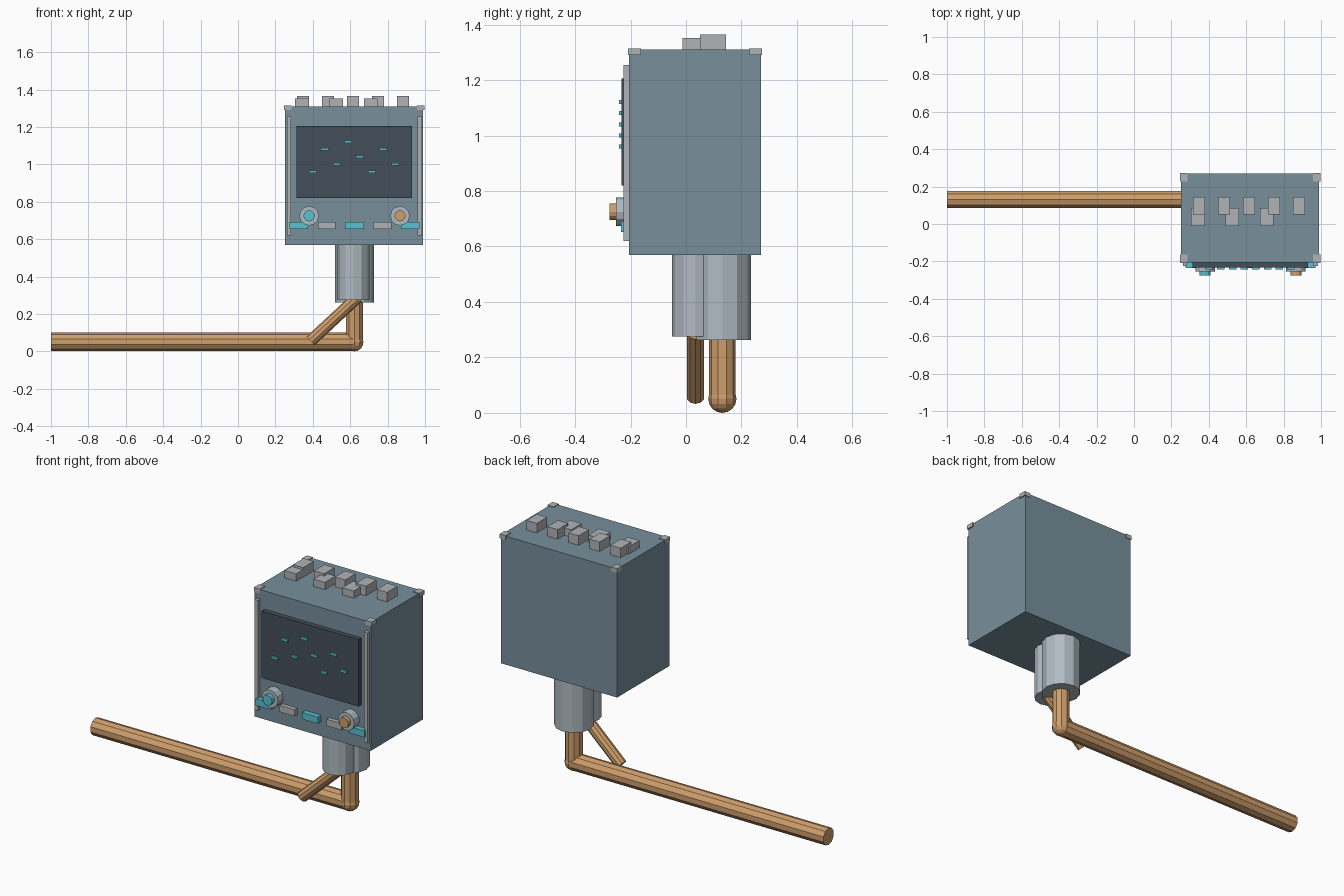
import bpy
from mathutils import Vector

cube = bpy.data.objects.get("Cube")
if cube:
    bpy.data.objects.remove(cube, do_unlink=True)


def material(name, hex_code):
    srgb = [int(hex_code[i:i + 2], 16) / 255 for i in (0, 2, 4)]
    colour = [c / 12.92 if c <= 0.04045 else ((c + 0.055) / 1.055) ** 2.4 for c in srgb] + [1]
    mat = bpy.data.materials.new(name)
    mat.use_nodes = True
    mat.diffuse_color = colour
    mat.node_tree.nodes["Principled BSDF"].inputs["Base Color"].default_value = colour
    return mat


SLATE = material("slate blue", "78909c")
DARK = material("dark glass", "434f5a")
TEAL = material("teal", "58c2d2")
GREY = material("neutral grey", "b0b4b7")
STEEL = material("pale steel", "b0bbc2")
COPPER = material("copper", "cf9f6c")


def finish(name, mat):
    obj = bpy.context.object
    obj.name = obj.data.name = name
    obj.data.materials.append(mat)
    return obj


def box(name, mat, x, y, z):
    """Box from (min, max) pairs on each axis."""
    bpy.ops.mesh.primitive_cube_add(size=1, location=[sum(p) / 2 for p in (x, y, z)])
    obj = finish(name, mat)
    for v in obj.data.vertices:
        v.co = [c * (p[1] - p[0]) for c, p in zip(v.co, (x, y, z))]
    return obj


def rod(name, mat, start, end, radius, sides=12):
    """Faceted cylinder between two points."""
    a, b = Vector(start), Vector(end)
    bpy.ops.mesh.primitive_cylinder_add(vertices=sides, radius=radius, depth=(b - a).length,
                                        location=(a + b) / 2,
                                        rotation=(b - a).to_track_quat("Z", "Y").to_euler())
    return finish(name, mat)


def around(c, width):
    return (c - width / 2, c + width / 2)


# Main housing with small corner caps on its top
FRONT = -0.205
box("housing", SLATE, (0.25, 0.99), (FRONT, 0.27), (0.57, 1.31))
for x in ((0.247, 0.285), (0.957, 0.997)):
    for y in ((-0.209, -0.163), (0.228, 0.274)):
        box("corner_cap", GREY, x, y, (1.29, 1.314))

# Front panel: screen, its lit marks and the side rails
box("screen", DARK, (0.313, 0.93), (-0.233, FRONT), (0.82, 1.205))
marks = [(0.40, 0.96), (0.465, 1.081), (0.527, 1.0), (0.589, 1.121),
         (0.652, 1.04), (0.714, 0.96), (0.777, 1.081), (0.84, 1.0)]
for x, z in marks:
    box("screen_mark", TEAL, around(x, 0.04), (-0.242, -0.233), around(z, 0.014))
for x in (0.273, 0.972):
    box("side_rail", GREY, around(x, 0.022), (-0.225, FRONT), (0.62, 1.255))

# Row of keys under the screen
for i in range(5):
    teal = i % 2 == 0
    box("panel_key", TEAL if teal else GREY, around(0.325 + i * 0.149, 0.1 if teal else 0.095),
        (-0.235 if teal else -0.23, FRONT), around(0.672, 0.038))

# Dials
for x, mat in ((0.38, TEAL), (0.866, COPPER)):
    rod("dial_ring", STEEL, (x, FRONT, 0.725), (x, -0.253, 0.725), 0.052)
    rod("dial_cap", mat, (x, -0.25, 0.725), (x, -0.276, 0.725), 0.03)

# Two rows of buttons on the roof
for i in range(5):
    box("rear_button", GREY, around(0.348 + i * 0.1335, 0.065), (0.05, 0.145), (1.305, 1.365))
for i in range(3):
    box("front_button", GREY, around(0.342 + i * 0.184, 0.073), (-0.012, 0.085), (1.305, 1.352))

# Sockets below the housing
rod("rear_socket", STEEL, (0.622, 0.131, 0.262), (0.622, 0.131, 0.58), 0.104)
rod("front_socket", STEEL, (0.618, 0.034, 0.275), (0.618, 0.034, 0.58), 0.085)

# Bent main pipe with a rounded elbow, and the short slanted pipe
ELBOW = (0.622, 0.131, 0.051)
rod("main_pipe", COPPER, (-1, 0.131, 0.051), ELBOW, 0.049, 10)
rod("riser_pipe", COPPER, ELBOW, (0.622, 0.131, 0.3), 0.048, 10)
bpy.ops.mesh.primitive_uv_sphere_add(segments=10, ring_count=8, radius=0.051, location=ELBOW)
finish("pipe_elbow", COPPER)
rod("slanted_pipe", COPPER, (0.388, 0.034, 0.056), (0.64, 0.034, 0.29), 0.032, 10)
